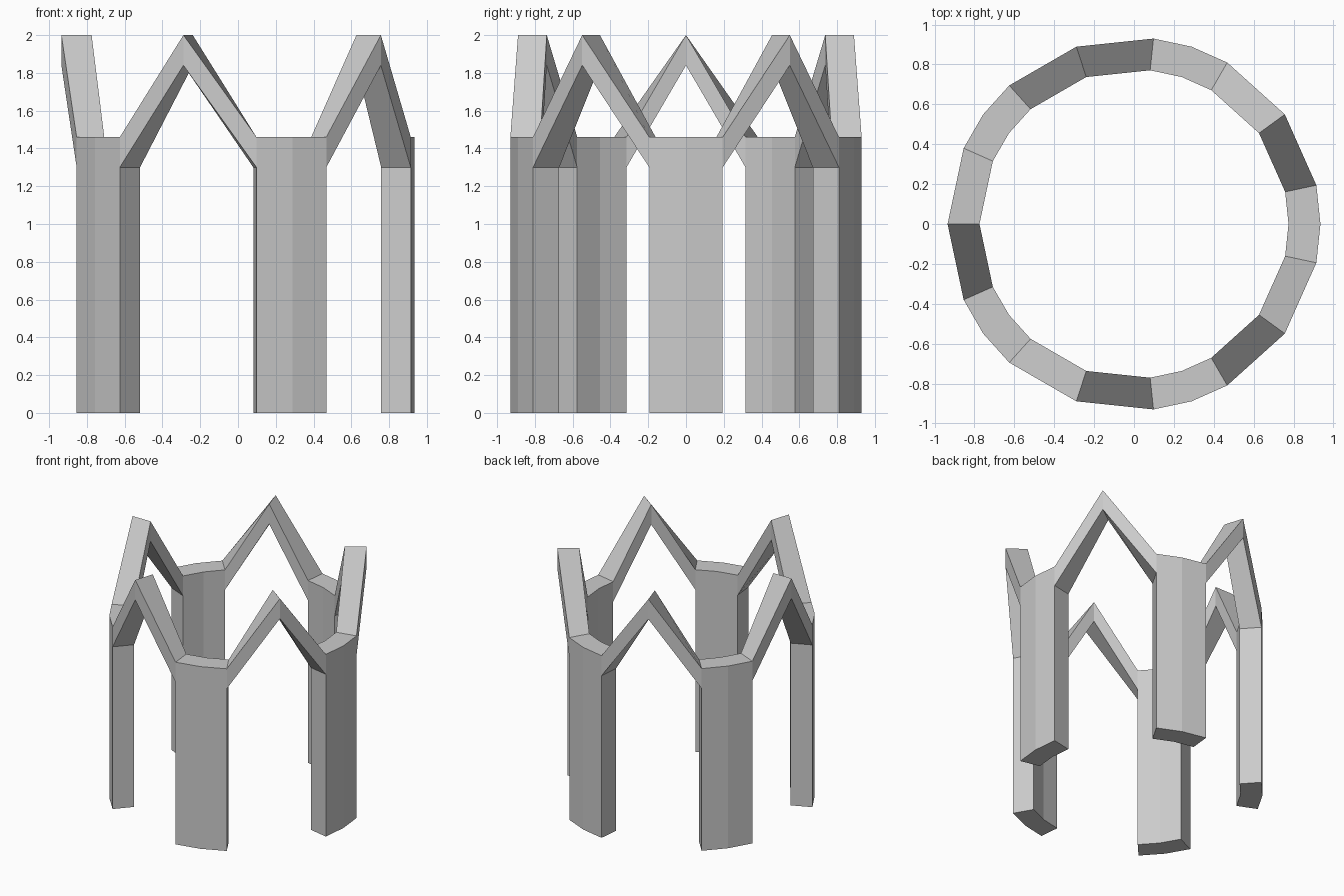
import bpy, bmesh
from math import radians, cos, sin

if "Cube" in bpy.data.objects:
    bpy.data.objects.remove(bpy.data.objects["Cube"])

R_OUT, R_IN = 0.935, 0.775      # ring radii
BAYS, STEP = 5, 72              # five piers, five pointed arches
SPRING, PIER_TOP = 1.30, 1.46   # arch underside / top at the pier
APEX_LOW, APEX = 1.84, 2.0      # arch underside / top at the peak

bm = bmesh.new()


def outer_face(centre, profile):
    """Face on the outer wall from (angle offset, height) points."""
    verts = []
    for off, z in profile:
        a = radians(centre + off)
        verts.append(bm.verts.new((R_OUT * cos(a), R_OUT * sin(a), z)))
    bm.faces.new(verts)


for i in range(BAYS):
    c = i * STEP
    # pier: two facets
    outer_face(c, [(-12, 0), (0, 0), (0, PIER_TOP), (-12, PIER_TOP), (-12, SPRING)])
    outer_face(c, [(0, 0), (12, 0), (12, SPRING), (12, PIER_TOP), (0, PIER_TOP)])
    # pointed arch: rising and falling bar
    outer_face(c, [(12, SPRING), (36, APEX_LOW), (36, APEX), (12, PIER_TOP)])
    outer_face(c, [(36, APEX_LOW), (60, SPRING), (60, PIER_TOP), (36, APEX)])

bmesh.ops.remove_doubles(bm, verts=bm.verts[:], dist=0.001)

# thicken the wall inwards
ret = bmesh.ops.extrude_face_region(bm, geom=bm.faces[:], use_keep_orig=True)
k = R_IN / R_OUT
for v in ret["geom"]:
    if isinstance(v, bmesh.types.BMVert):
        v.co.x *= k
        v.co.y *= k
bmesh.ops.recalc_face_normals(bm, faces=bm.faces[:])

mesh = bpy.data.meshes.new("arcade_ring")
bm.to_mesh(mesh)
bm.free()
ring = bpy.data.objects.new("arcade_ring", mesh)
bpy.context.collection.objects.link(ring)
